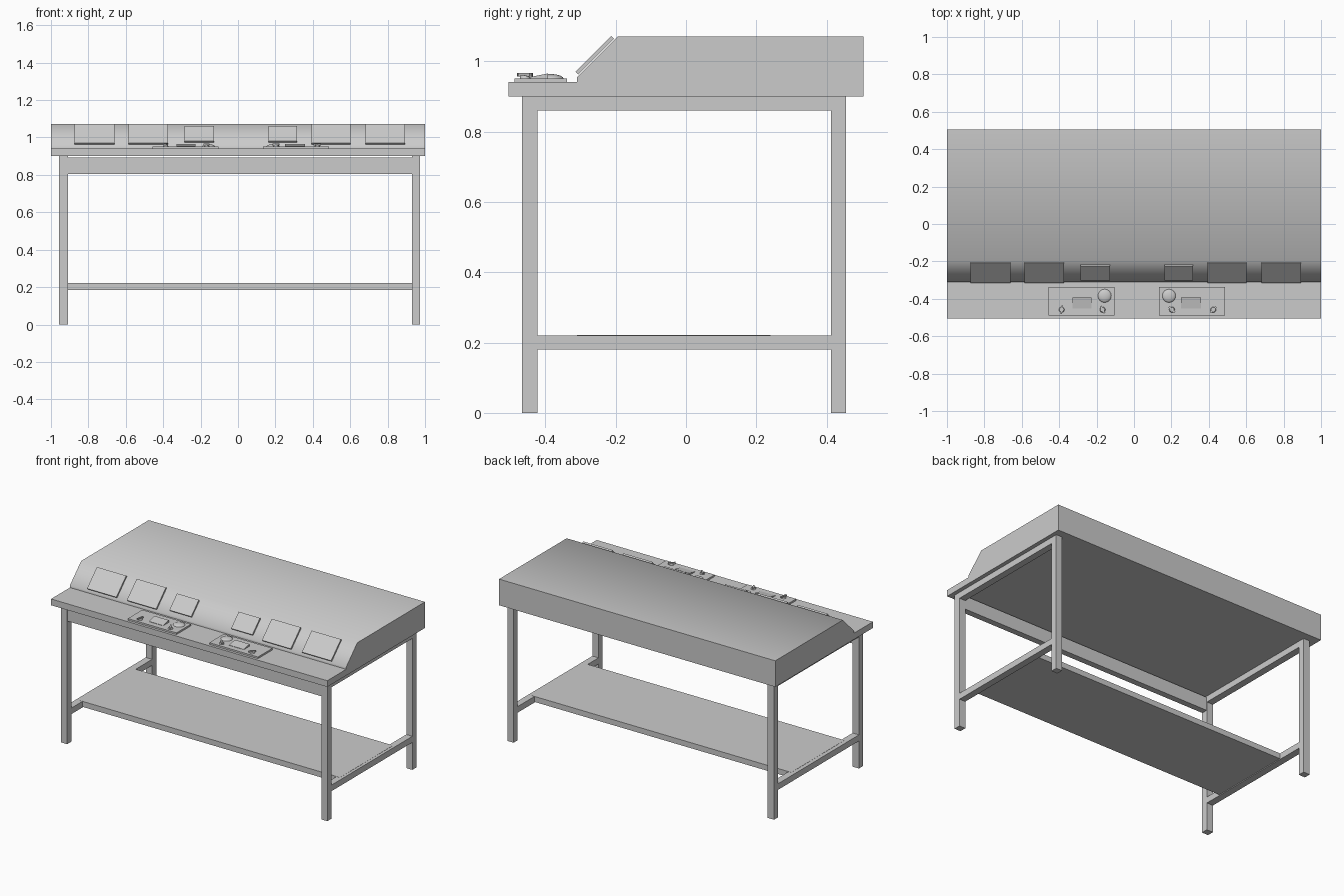
import bpy, bmesh, math
from mathutils import Matrix

if "Cube" in bpy.data.objects:
    bpy.data.objects.remove(bpy.data.objects["Cube"])


def add_mesh(name, bm, smooth=None):
    bmesh.ops.recalc_face_normals(bm, faces=bm.faces)
    me = bpy.data.meshes.new(name)
    bm.to_mesh(me)
    bm.free()
    ob = bpy.data.objects.new(name, me)
    bpy.context.collection.objects.link(ob)
    if smooth:
        bpy.ops.object.select_all(action='DESELECT')
        ob.select_set(True)
        bpy.context.view_layer.objects.active = ob
        bpy.ops.object.shade_smooth_by_angle(angle=math.radians(smooth))
    return ob


def box(name, x, y, z):
    bm = bmesh.new()
    bmesh.ops.create_cube(bm, size=1)
    for v in bm.verts:
        v.co = [(a + b) / 2 + c * (b - a) for (a, b), c in zip((x, y, z), v.co)]
    return add_mesh(name, bm)


def extrude_x(name, profile, x0, x1, smooth=None):
    bm = bmesh.new()
    face = bm.faces.new([bm.verts.new((x0, y, z)) for y, z in profile])
    new = bmesh.ops.extrude_face_region(bm, geom=[face])['geom']
    verts = [g for g in new if isinstance(g, bmesh.types.BMVert)]
    bmesh.ops.translate(bm, verts=verts, vec=(x1 - x0, 0, 0))
    return add_mesh(name, bm, smooth)


# Console top with low front ledge and sloped face
extrude_x("console_body", [(-0.505, 0.90), (0.505, 0.90), (0.505, 1.071), (-0.194, 1.071),
                           (-0.31, 0.955), (-0.31, 0.941), (-0.505, 0.941)], -1, 1, 50)

# Frame: legs, side rails, front apron, lower shelf
FRONT, BACK = (-0.467, -0.423), (0.412, 0.455)
for side, xr in (("left", (-0.956, -0.91)), ("right", (0.93, 0.974))):
    box(f"front_leg_{side}", xr, FRONT, (0, 0.90))
    box(f"back_leg_{side}", xr, BACK, (0, 0.90))
    box(f"upper_rail_{side}", xr, (FRONT[1], BACK[0]), (0.86, 0.90))
    box(f"lower_rail_{side}", xr, (FRONT[1], BACK[0]), (0.18, 0.22))
box("front_apron", (-0.91, 0.93), (-0.465, -0.425), (0.805, 0.893))
box("lower_shelf", (-0.93, 0.955), (-0.31, 0.24), (0.185, 0.221))


# Display screens floating parallel to the slope
def screen(name, x0, x1, length):
    bm = bmesh.new()
    mat = (Matrix.Translation(((x0 + x1) / 2, -0.2595, 1.0175)) @ Matrix.Rotation(math.radians(45), 4, 'X')
           @ Matrix.Diagonal((x1 - x0, length, 0.011, 1)))
    bmesh.ops.create_cube(bm, size=1, matrix=mat)
    add_mesh(name, bm)


for i, (x0, x1) in enumerate([(-0.873, -0.661), (-0.585, -0.373), (0.393, 0.602), (0.682, 0.894)]):
    screen(f"large_screen_{i}", x0, x1, 0.144)
for i, (x0, x1) in enumerate([(-0.285, -0.127), (0.162, 0.316)]):
    screen(f"small_screen_{i}", x0, x1, 0.112)


# Control panels: plate, wedge display, trackball and two knobs each
def knob(name, x, y, turn):
    bm = bmesh.new()
    bmesh.ops.create_cone(bm, cap_ends=True, segments=16, radius1=0.015, radius2=0.012, depth=0.008,
                          matrix=Matrix.Translation((x, y, 0.956)))
    mat = (Matrix.Translation((x, y, 0.962)) @ Matrix.Rotation(math.radians(turn), 4, 'Z')
           @ Matrix.Diagonal((0.044, 0.01, 0.01, 1)))
    bmesh.ops.create_cube(bm, size=1, matrix=mat)
    add_mesh(name, bm, 30)


def control_panel(side, x0, screen_x, ball_x, knobs):
    box(f"control_plate_{side}", (x0, x0 + 0.352), (-0.488, -0.338), (0.939, 0.952))
    extrude_x(f"control_display_{side}", [(-0.452, 0.951), (-0.392, 0.951), (-0.392, 0.966),
                                          (-0.452, 0.954)], *screen_x)
    bm = bmesh.new()
    bmesh.ops.create_uvsphere(bm, u_segments=32, v_segments=16, radius=1,
                              matrix=Matrix.Translation((ball_x, -0.384, 0.95))
                              @ Matrix.Diagonal((0.036, 0.036, 0.014, 1)))
    bmesh.ops.bisect_plane(bm, geom=bm.verts[:] + bm.edges[:] + bm.faces[:], plane_co=(0, 0, 0.95),
                           plane_no=(0, 0, -1), clear_outer=True)
    add_mesh(f"trackball_{side}", bm, 40)
    for i, (x, turn) in enumerate(knobs):
        knob(f"knob_{side}_{i}", x, -0.458, turn)


control_panel("left", -0.456, (-0.33, -0.226), -0.157, [(-0.387, 80), (-0.168, 120)])
control_panel("right", 0.134, (0.252, 0.358), 0.187, [(0.203, 135), (0.424, 45)])
